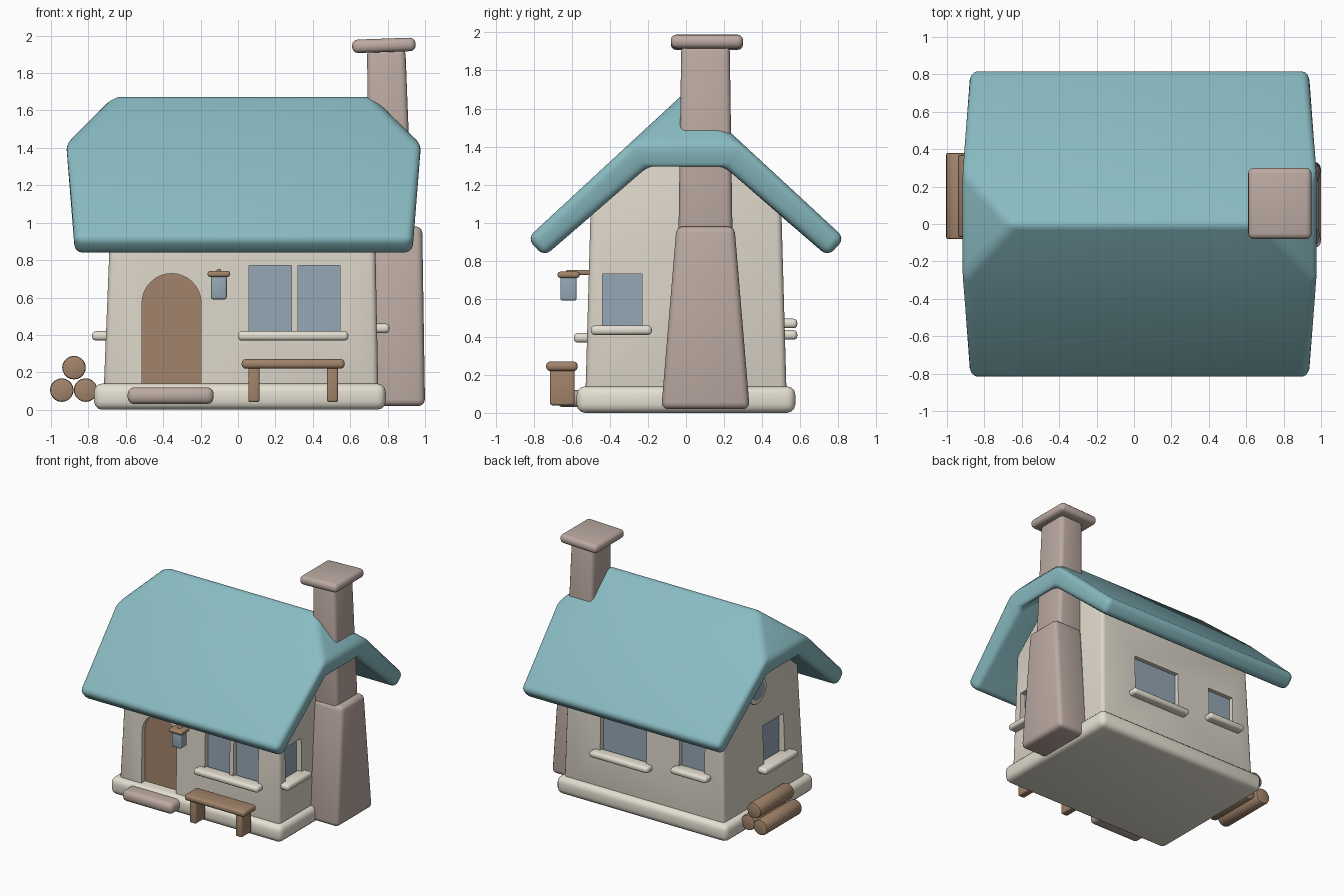
import bpy, bmesh, math
from mathutils import Vector

if "Cube" in bpy.data.objects:
    bpy.data.objects.remove(bpy.data.objects["Cube"])


def mat(name, rgb):
    m = bpy.data.materials.new(name)
    m.diffuse_color = (*rgb, 1)
    m.use_nodes = True
    m.node_tree.nodes["Principled BSDF"].inputs["Base Color"].default_value = m.diffuse_color
    return m


CREAM = mat("plaster", (0.72, 0.67, 0.58))
TRIM = mat("trim", (0.78, 0.74, 0.64))
TEAL = mat("roof_teal", (0.25, 0.50, 0.54))
STONE = mat("stone", (0.50, 0.40, 0.36))
WOOD = mat("wood", (0.36, 0.23, 0.145))
GLASS = mat("glass", (0.30, 0.39, 0.46))


def apply_mods(ob):
    bpy.context.view_layer.objects.active = ob
    for o in bpy.context.selected_objects:
        o.select_set(False)
    ob.select_set(True)
    for m in list(ob.modifiers):
        bpy.ops.object.modifier_apply(modifier=m.name)


def make(name, verts, faces, material=None, bevel=0, seg=3, solid=0):
    me = bpy.data.meshes.new(name)
    me.from_pydata(verts, [], faces)
    bm = bmesh.new()
    bm.from_mesh(me)
    bmesh.ops.recalc_face_normals(bm, faces=bm.faces)
    bm.to_mesh(me)
    bm.free()
    ob = bpy.data.objects.new(name, me)
    bpy.context.collection.objects.link(ob)
    if material:
        me.materials.append(material)
    if solid:
        s = ob.modifiers.new("solid", 'SOLIDIFY')
        s.thickness, s.offset, s.use_even_offset = solid, -1, True
    if bevel:
        b = ob.modifiers.new("bevel", 'BEVEL')
        b.width, b.segments, b.limit_method = bevel, seg, 'ANGLE'
    apply_mods(ob)
    if bevel:
        bpy.ops.object.shade_smooth_by_angle(angle=math.radians(35))
    return ob


def prism(name, a, b, material=None, bevel=0, seg=3):
    """Closed solid between two matching outlines."""
    n = len(a)
    faces = [tuple(range(n)), tuple(range(n, 2 * n))]
    faces += [(i, (i + 1) % n, n + (i + 1) % n, n + i) for i in range(n)]
    return make(name, list(a) + list(b), faces, material, bevel, seg)


def block(name, r, z0, z1, material=None, bevel=0, top=None, seg=3):
    """Box from (x0, x1, y0, y1), optionally tapering to another rectangle."""
    def ring(q, z):
        return [(q[0], q[2], z), (q[1], q[2], z), (q[1], q[3], z), (q[0], q[3], z)]
    return prism(name, ring(r, z0), ring(top or r, z1), material, bevel, seg)


def cut(target, cutter):
    m = target.modifiers.new("cut", 'BOOLEAN')
    m.operation, m.solver, m.object = 'DIFFERENCE', 'EXACT', cutter
    apply_mods(target)
    bpy.data.objects.remove(cutter)


# Walls: tapering pentagon with gables tucked into the roof
prof = [(-.53, .05), (.53, .05), (.50, 1.12), (0, 1.58), (-.50, 1.12)]
walls = prism("walls", [(-.722 + .04 * z, y, z) for y, z in prof],
              [(.752 - .02 * z, y, z) for y, z in prof], CREAM, .03)
block("plinth", (-.77, .79, -.575, .575), 0, .14, TRIM, .045)


# Windows: recess cut in the wall, pane and sill
def on_side(side, u0, u1, d0, d1):
    return {'front': (u0, u1, -d1, -d0), 'back': (u0, u1, d0, d1),
            'left': (-d1, -d0, u0, u1), 'right': (d0, d1, u0, u1)}[side]


DEPTH = {'front': .47, 'back': .47, 'left': .645, 'right': .685}


def window(name, side, u0, u1, z0, z1):
    d = DEPTH[side]
    cut(walls, block("cutter", on_side(side, u0, u1, d, d + .3), z0, z1))
    block(name + "_pane", on_side(side, u0 - .005, u1 + .005, d - .02, d + .008),
          z0 - .005, z1 + .005, GLASS)


def sill(name, side, u0, u1, z0, out):
    block(name + "_sill", on_side(side, u0, u1, DEPTH[side] + .01, out),
          z0, z0 + .05, TRIM, .02)


window("front_window_left", 'front', .06, .285, .41, .77)
window("front_window_right", 'front', .32, .545, .41, .77)
sill("front_window", 'front', 0, .59, .37, .59)
window("right_window", 'right', -.44, -.23, .45, .73)
sill("right_window", 'right', -.50, -.18, .41, .81)
window("left_window", 'left', -.28, -.01, .41, .73)
sill("left_window", 'left', -.36, .07, .37, .78)
window("back_window_large", 'back', .0, .42, .42, .75)
sill("back_window_large", 'back', -.055, .48, .385, .585)
window("back_window_small", 'back', -.53, -.30, .49, .74)
sill("back_window_small", 'back', -.59, -.26, .445, .585)


# Arched door set in a recess
def arch(y, r):
    pts = [(-.355 + r, .13), (-.355 - r, .13)]
    pts += [(-.355 - r * math.cos(t * math.pi / 16), .57 + r * math.sin(t * math.pi / 16))
            for t in range(17)]
    return [(x, y, z) for x, z in pts]


cut(walls, prism("cutter", arch(-.8, .158), arch(-.47, .158)))
prism("door", arch(-.478, .162), arch(-.45, .162), WOOD)
bpy.context.view_layer.objects.active = walls
apply_mods(walls)
bpy.ops.object.shade_smooth_by_angle(angle=math.radians(35))
block("doorstep", (-.59, -.13, -.68, -.50), .03, .12, STONE, .035)


# Round attic window on the left gable
def disc(x, r, n=24):
    return [(x, .07 + r * math.cos(i * math.tau / n), 1.06 + r * math.sin(i * math.tau / n))
            for i in range(n)]


prism("attic_window_rim", disc(-.65, .115), disc(-.71, .115), TRIM, .015)
prism("attic_window_pane", disc(-.66, .08), disc(-.713, .08), GLASS)

# Roof: folded shell with clipped gable ends and flared verges
SLOPE, RIDGE = .925, 1.69


def rp(x, y):
    return (x, y, RIDGE - SLOPE * abs(y))


rv = [rp(-.65, 0), rp(.70, 0)]
for s in (-1, 1):
    rv += [rp(-.925, .3 * s), rp(-.875, .835 * s), rp(.935, .835 * s), rp(.985, .3 * s)]
make("roof", rv, [(0, 2, 3, 4, 5, 1), (0, 1, 9, 8, 7, 6), (0, 6, 2), (1, 5, 9)],
     TEAL, .045, 4, solid=.13)

# Chimney: flared base, stack and slightly crooked cap
block("chimney_base", (.72, 1.0, -.13, .335), .02, .98, STONE, .035,
      top=(.72, .985, -.05, .255))
block("chimney_stack", (.70, .935, -.04, .245), .9, 1.93, STONE, .03,
      top=(.69, .895, -.025, .23))
cap = block("chimney_cap", (-.17, .17, -.19, .19), -.036, .036, STONE, .03)
cap.location = (.78, .11, 1.948)
cap.rotation_euler = (0, math.radians(-2), 0)

# Bench
block("bench_seat", (.02, .57, -.735, -.57), .22, .27, WOOD, .02)
for side, x in (("left", .055), ("right", .475)):
    block("bench_leg_" + side, (x, x + .06, -.715, -.585), .04, .23, WOOD, .012)

# Lantern hanging beside the door
block("lantern_glass", (-.145, -.06, -.66, -.575), .59, .715, GLASS, .012)
block("lantern_cap", (-.162, -.043, -.675, -.56), .71, .742, WOOD, .012)
block("lantern_arm", (-.115, -.09, -.63, -.49), .725, .752, WOOD, .008)

# Log pile
for i, (x, z, y0, y1) in enumerate([(-.942, .105, -.08, .38), (-.815, .105, -.06, .36),
                                    (-.877, .225, -.07, .37)]):
    ring = [(x + .063 * math.cos(k * math.tau / 20), z + .063 * math.sin(k * math.tau / 20))
            for k in range(20)]
    prism(f"log_{i + 1}", [(a, y0, b) for a, b in ring], [(a, y1, b) for a, b in ring],
          WOOD, .01, 2)
